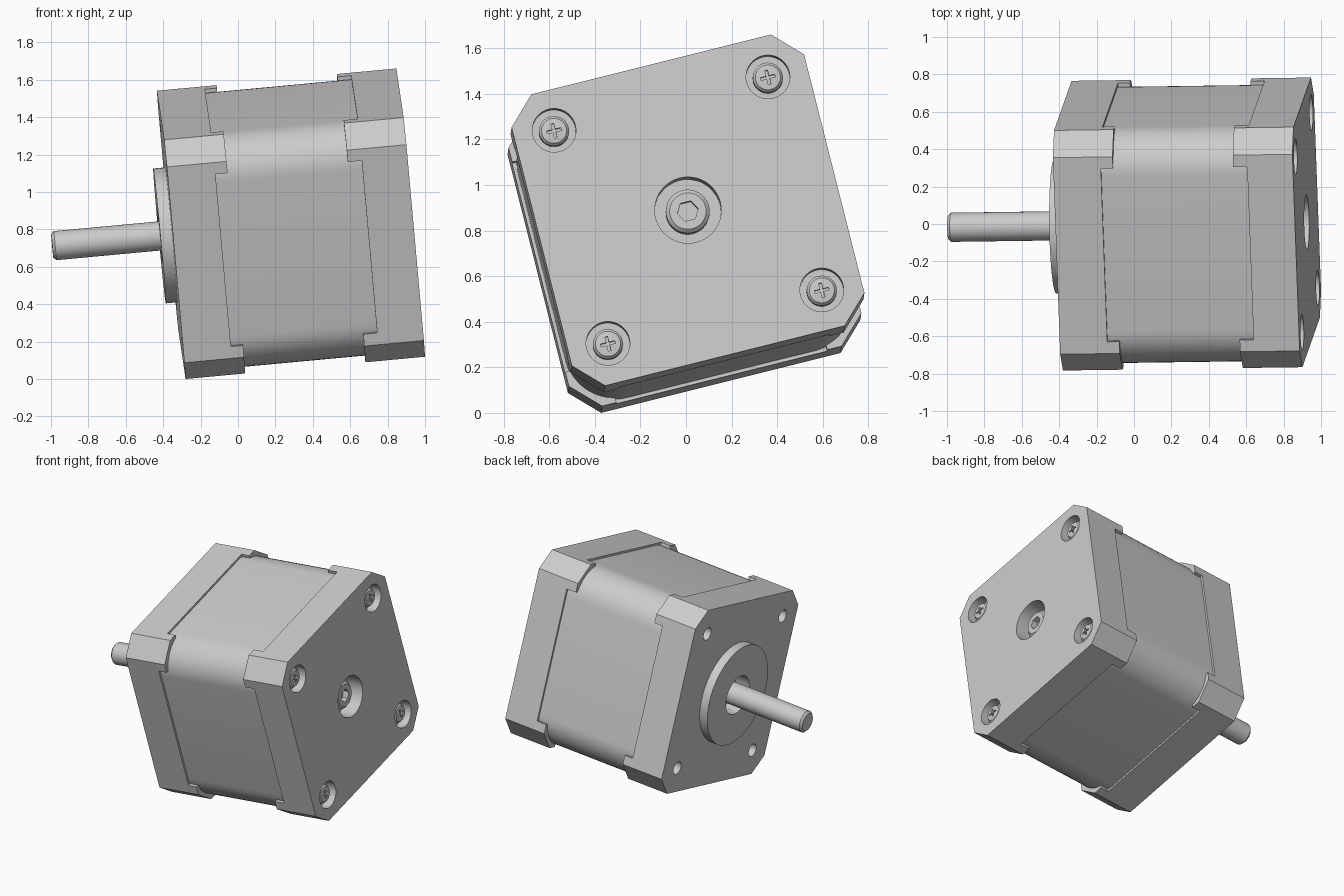
import bpy, bmesh, math
from mathutils import Matrix, Vector

if "Cube" in bpy.data.objects:
    bpy.data.objects.remove(bpy.data.objects["Cube"])

# One plain grey metal
metal = bpy.data.materials.new("grey_metal")
metal.use_nodes = True
GREY = (0.6, 0.6, 0.6, 1)
metal.diffuse_color = GREY
metal.node_tree.nodes["Principled BSDF"].inputs["Base Color"].default_value = GREY

# Motor frame: local z runs along the shaft from front flange to rear face
axis = Vector((0.9956, 0.0138, 0.0925)).normalized()
roll = math.radians(14.2)
u = Vector((0, math.cos(roll), math.sin(roll)))
u = (u - axis * u.dot(axis)).normalized()
v = axis.cross(u)
FRAME = Matrix((u, v, axis)).transposed().to_4x4()
FRAME.translation = (-0.357, -0.009, 0.771)

LENGTH = 1.286
HALF, CHAMFER = 0.662, 0.12
BOLT = 0.484
CORNERS = [(sx * BOLT, sy * BOLT) for sx in (-1, 1) for sy in (-1, 1)]


def finish(name, bm):
    bmesh.ops.remove_doubles(bm, verts=bm.verts, dist=1e-5)
    bmesh.ops.recalc_face_normals(bm, faces=bm.faces)
    mesh = bpy.data.meshes.new(name)
    bm.to_mesh(mesh)
    bm.free()
    mesh.materials.append(metal)
    ob = bpy.data.objects.new(name, mesh)
    bpy.context.collection.objects.link(ob)
    ob.matrix_world = FRAME
    return ob


def prism(name, outline, t0, t1):
    bm = bmesh.new()
    face = bm.faces.new([bm.verts.new((x, y, t0)) for x, y in outline])
    top = bmesh.ops.extrude_face_region(bm, geom=[face])["geom"]
    verts = [g for g in top if isinstance(g, bmesh.types.BMVert)]
    bmesh.ops.translate(bm, verts=verts, vec=(0, 0, t1 - t0))
    return finish(name, bm)


def lathe(name, profile, centre=(0, 0), steps=48):
    bm = bmesh.new()
    verts = [bm.verts.new((r + centre[0], centre[1], t)) for r, t in profile]
    edges = [bm.edges.new(pair) for pair in zip(verts, verts[1:])]
    bmesh.ops.spin(bm, geom=verts + edges, cent=(*centre, 0), axis=(0, 0, 1),
                   angle=math.tau, steps=steps)
    return finish(name, bm)


def cylinder(name, radius, t0, t1, centre=(0, 0), steps=48):
    return lathe(name, [(0, t0), (radius, t0), (radius, t1), (0, t1)], centre, steps)


def box(name, w, h, t0, t1, centre=(0, 0)):
    x, y = centre
    return prism(name, [(x - w, y - h), (x + w, y - h), (x + w, y + h), (x - w, y + h)], t0, t1)


def cut(ob, cutters):
    for c in cutters:
        mod = ob.modifiers.new("cut", "BOOLEAN")
        mod.operation, mod.solver, mod.object = "DIFFERENCE", "EXACT", c
    bpy.context.view_layer.update()
    deps = bpy.context.evaluated_depsgraph_get()
    mesh = bpy.data.meshes.new_from_object(ob.evaluated_get(deps))
    ob.modifiers.clear()
    ob.data = mesh
    for c in cutters:
        bpy.data.objects.remove(c)
    return ob


def chamfered_square():
    k = HALF - CHAMFER
    return [(HALF, -k), (HALF, k), (k, HALF), (-k, HALF),
            (-HALF, k), (-HALF, -k), (-k, -HALF), (k, -HALF)]


def rounded_square(half, radius, steps=12):
    pts = []
    for q in range(4):
        mid = math.pi / 4 + q * math.pi / 2
        cx = math.copysign(half - radius, math.cos(mid))
        cy = math.copysign(half - radius, math.sin(mid))
        for i in range(steps + 1):
            a = (q + i / steps) * math.pi / 2
            pts.append((cx + radius * math.cos(a), cy + radius * math.sin(a)))
    return pts


def slot_cutters(t0, t1):
    # Crossed slots leave a locking tab on each corner of a cap
    w = HALF - CHAMFER - 0.065
    return [box("slot", w, 1, t0, t1), box("slot", 1, w, t0, t1)]


# Laminated middle body
prism("stator_body", rounded_square(0.647, 0.22), 0.12, LENGTH - 0.14)

# Front cap with mounting holes and shaft opening
front_cap = prism("front_cap", chamfered_square(), 0, 0.32)
cut(front_cap, slot_cutters(0.255, 0.5)
    + [cylinder("hole", 0.046, -0.1, 0.11, c, 32) for c in CORNERS]
    + [cylinder("hole", 0.14, -0.1, 0.05)])

# Rear cap with screw recesses and centre bore
rear_cap = prism("rear_cap", chamfered_square(), LENGTH - 0.32, LENGTH)
cut(rear_cap, slot_cutters(LENGTH - 0.5, LENGTH - 0.245)
    + [cylinder("hole", 0.096, LENGTH - 0.07, LENGTH + 0.1, c) for c in CORNERS]
    + [cylinder("hole", 0.146, LENGTH - 0.12, LENGTH + 0.1)])

# Raised pilot ring and output shaft
lathe("pilot_ring", [(0.14, 0), (0.14, -0.063), (0.362, -0.063), (0.362, 0)], steps=72)
lathe("output_shaft", [(0, -0.639), (0.063, -0.639), (0.078, -0.624), (0.078, 0.06), (0, 0.06)])

# Rear shaft end with hexagonal socket
shaft_end = lathe("rear_shaft_end", [(0, LENGTH - 0.13), (0.096, LENGTH - 0.13),
                  (0.096, LENGTH - 0.06), (0.08, LENGTH - 0.045), (0, LENGTH - 0.045)])
cut(shaft_end, [cylinder("socket", 0.047, LENGTH - 0.09, LENGTH, steps=6)])

# Cross-head screws
for i, c in enumerate(CORNERS):
    screw = lathe(f"screw_{i + 1}", [(0, LENGTH - 0.08), (0.066, LENGTH - 0.08),
                  (0.066, LENGTH - 0.035), (0.055, LENGTH - 0.022), (0, LENGTH - 0.016)], c)
    cut(screw, [box("cross", 0.032, 0.006, LENGTH - 0.04, LENGTH, c),
                box("cross", 0.006, 0.032, LENGTH - 0.04, LENGTH, c)])

# Smooth round surfaces, keep real edges sharp
for ob in bpy.context.collection.objects:
    if ob.type == "MESH" and metal.name in ob.data.materials:
        ob.data.shade_smooth()
        ob.data.set_sharp_from_angle(angle=math.radians(30))
